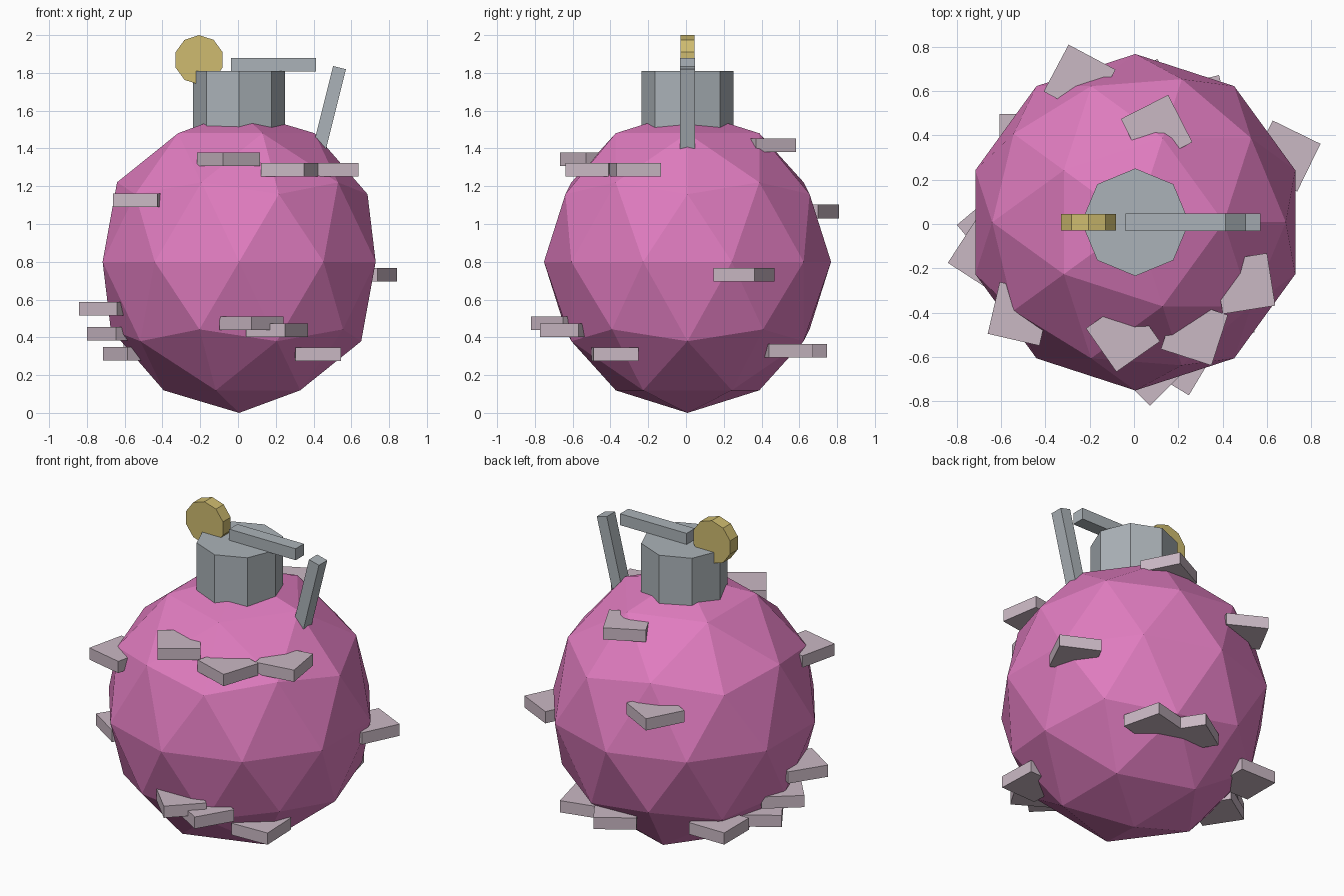
import bpy
from math import radians

cube = bpy.data.objects.get("Cube")
if cube:
    bpy.data.objects.remove(cube, do_unlink=True)

CX, CY = 0.006, 0.008      # axis of the round body


def material(name, rgb):
    mat = bpy.data.materials.new(name)
    mat.use_nodes = True
    color = (*rgb, 1.0)
    mat.diffuse_color = color
    mat.node_tree.nodes["Principled BSDF"].inputs["Base Color"].default_value = color
    return mat


pink = material("pink", (0.74, 0.20, 0.52))
steel = material("steel_grey", (0.41, 0.45, 0.48))
pale = material("pale_mauve", (0.59, 0.48, 0.55))
gold = material("gold", (0.62, 0.50, 0.16))


def finish(name, mat, scale=(1, 1, 1), rot=(0, 0, 0)):
    ob = bpy.context.object
    ob.name = name
    ob.scale = scale
    ob.rotation_euler = [radians(a) for a in rot]
    ob.data.materials.append(mat)
    return ob


def box(name, loc, size, mat, rot=(0, 0, 0)):
    bpy.ops.mesh.primitive_cube_add(size=1, location=loc)
    return finish(name, mat, size, rot)


# Faceted body
bpy.ops.mesh.primitive_ico_sphere_add(subdivisions=2, radius=1, location=(CX, CY, 0.8))
finish("body", pink, (0.76, 0.76, 0.8))

# Octagonal neck
bpy.ops.mesh.primitive_cylinder_add(vertices=8, radius=0.243, depth=0.42, location=(CX, CY, 1.6))
finish("neck", steel)

# Pull disc standing on the neck
bpy.ops.mesh.primitive_cylinder_add(vertices=10, radius=0.131, depth=0.075, location=(-0.206, CY, 1.869))
finish("pull_disc", gold, rot=(90, 0, 0))

# Two-piece lever
lever_size = (0.451, 0.08, 0.07)
box("lever_top", (0.188, CY, 1.843), lever_size, steel)
box("lever_arm", (0.483, CY, 1.609), lever_size, steel, (0, -76, 0))

# Square studs sunk into the body: x, y, z, turn
studs = [
    (-0.05, -0.501, 1.342, 35),
    (0.273, -0.488, 1.287, -18),
    (0.501, -0.269, 1.287, 9),
    (-0.517, -0.406, 1.125, -13),
    (0.102, 0.422, 1.417, 27),
    (-0.246, 0.648, 1.066, -28),
    (0.682, 0.307, 0.732, -26),
    (-0.675, -0.14, 0.552, -33),
    (-0.631, -0.019, 0.42, 40),
    (-0.55, 0.06, 0.313, 33),
    (-0.487, 0.377, 0.33, 0),
    (0.07, 0.58, 0.33, 33),
    (0.297, 0.527, 0.33, 14),
    (0.072, -0.652, 0.475, 45),
    (0.207, -0.609, 0.437, -31),
    (0.42, -0.375, 0.31, 2),
]
for i, (x, y, z, turn) in enumerate(studs, 1):
    box(f"stud_{i}", (x, y, z), (0.24, 0.24, 0.072), pale, (0, 0, turn))
